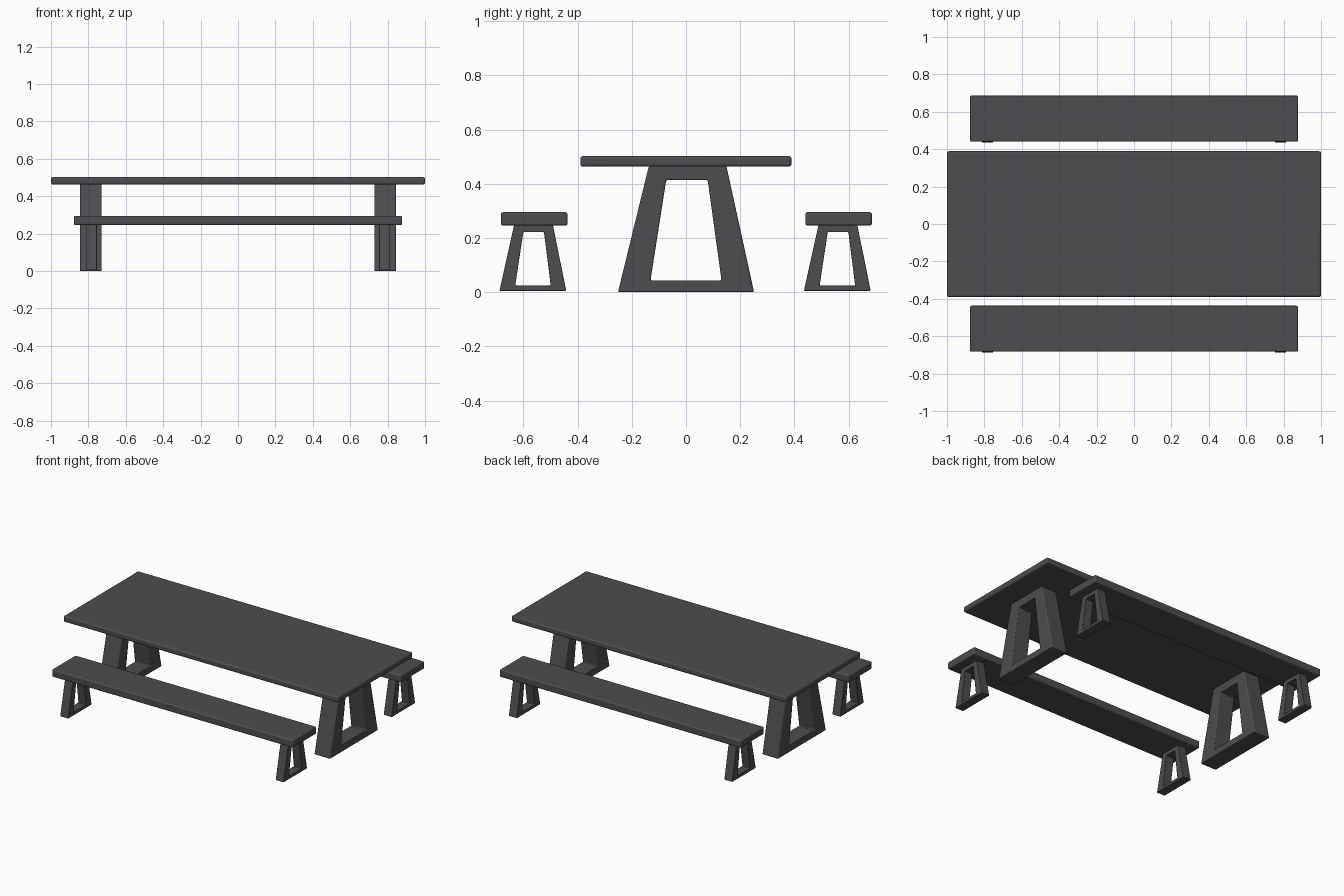
import bpy, bmesh

if "Cube" in bpy.data.objects:
    bpy.data.objects.remove(bpy.data.objects["Cube"])

mat = bpy.data.materials.new("dark charcoal")
mat.diffuse_color = (0.075, 0.073, 0.080, 1)
mat.use_nodes = True
mat.node_tree.nodes["Principled BSDF"].inputs["Base Color"].default_value = mat.diffuse_color


def finish(name, bm, bevel, segments):
    bmesh.ops.recalc_face_normals(bm, faces=bm.faces)
    me = bpy.data.meshes.new(name)
    bm.to_mesh(me)
    bm.free()
    me.materials.append(mat)
    ob = bpy.data.objects.new(name, me)
    bpy.context.collection.objects.link(ob)
    mod = ob.modifiers.new("rounded edges", 'BEVEL')
    mod.width = bevel
    mod.segments = segments
    mod.limit_method = 'ANGLE'
    bpy.ops.object.select_all(action='DESELECT')
    ob.select_set(True)
    bpy.context.view_layer.objects.active = ob
    bpy.ops.object.shade_smooth_by_angle()
    return ob


def slab(name, x, y0, y1, z0, z1, bevel):
    bm = bmesh.new()
    bmesh.ops.create_cube(bm, size=1)
    for v in bm.verts:
        v.co.x *= 2 * x
        v.co.y = y1 if v.co.y > 0 else y0
        v.co.z = z1 if v.co.z > 0 else z0
    return finish(name, bm, bevel, 4)


def frame(name, xc, width, outer, inner, bevel):
    """Tapered open frame: outer and inner (y, z) loops given depth along x."""
    bm = bmesh.new()
    o, i = [[[bm.verts.new((xc + s * width / 2, y, z)) for y, z in loop]
             for s in (-1, 1)] for loop in (outer, inner)]
    for k in range(4):
        n = (k + 1) % 4
        for s in (0, 1):
            bm.faces.new((o[s][k], o[s][n], i[s][n], i[s][k]))
        for ring in (o, i):
            bm.faces.new((ring[0][k], ring[0][n], ring[1][n], ring[1][k]))
    return finish(name, bm, bevel, 3)


def trapezoid(y0, y1, z0, y2, y3, z1):
    return [(y0, z0), (y1, z0), (y3, z1), (y2, z1)]


# Table top and its two leg frames
slab("table_top", 1.0, -0.39, 0.389, 0.463, 0.502, 0.010)
for side, s in (("left", -1), ("right", 1)):
    frame("table_leg_" + side, s * 0.787, 0.115,
          trapezoid(-0.251, 0.251, 0.0, -0.137, 0.149, 0.466),
          trapezoid(-0.131, 0.131, 0.043, -0.073, 0.080, 0.414), 0.006)

# Benches, each with two leg frames
for place, c in (("front", -0.560), ("back", 0.563)):
    slab("bench_seat_" + place, 0.877, c - 0.123, c + 0.123, 0.246, 0.295, 0.008)
    d = c - 0.005
    for side, s in (("left", -1), ("right", 1)):
        frame(f"bench_leg_{place}_{side}", s * 0.784, 0.059,
              trapezoid(d - 0.123, d + 0.123, 0.005, d - 0.069, d + 0.074, 0.249),
              trapezoid(d - 0.065, d + 0.066, 0.024, d - 0.035, d + 0.041, 0.222), 0.003)
